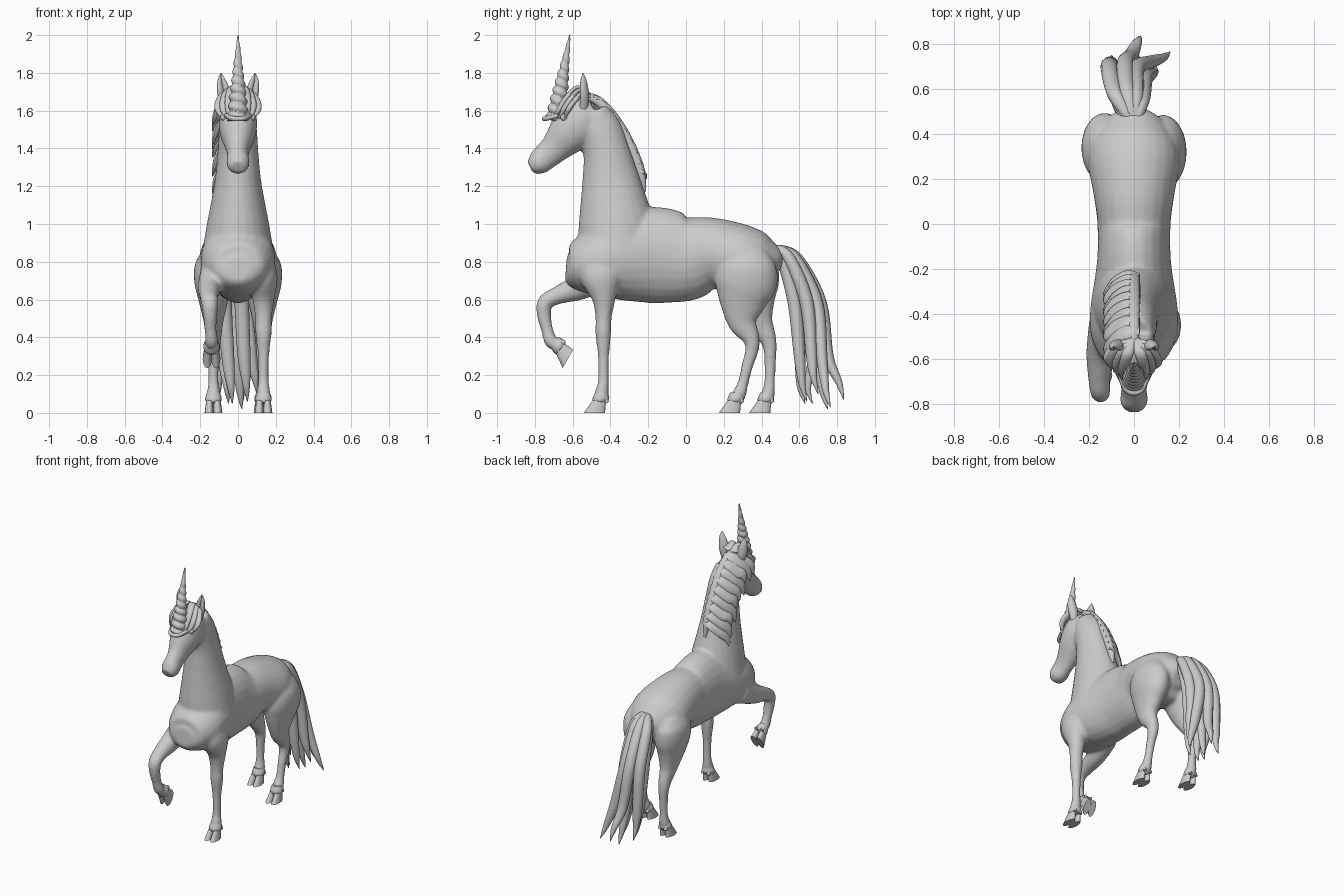
import bpy, bmesh, math
from mathutils import Vector, Matrix


def spline(pts, steps):
    """Catmull-Rom through tuples of any length."""
    out = []
    for i in range(len(pts) - 1):
        a, b, c, d = pts[max(i - 1, 0)], pts[i], pts[i + 1], pts[min(i + 2, len(pts) - 1)]
        for k in range(steps):
            t = k / steps
            out.append([.5 * (2 * q + (r - p) * t + (2 * p - 5 * q + 4 * r - s) * t * t
                              + (3 * q - p - 3 * r + s) * t ** 3) for p, q, r, s in zip(a, b, c, d)])
    return out + [list(pts[-1])]


def loft(bm, pts, ref=(1, 0, 0), n=24, steps=6, tan=None, shape=None):
    """Elliptical tube; each point is x, y, z, radius along ref, other radius."""
    st = spline(pts, steps)
    pos = [Vector(s[:3]) for s in st]
    rings = []
    for i, s in enumerate(st):
        t = Vector(tan) if tan else (pos[min(i + 1, len(st) - 1)] - pos[max(i - 1, 0)]).normalized()
        side = Vector(ref)
        side = (side - t * side.dot(t)).normalized()
        nor = t.cross(side)
        ring = []
        for k in range(n):
            a = 2 * math.pi * k / n
            m = shape(a, i / (len(st) - 1)) if shape else 1
            ring.append(bm.verts.new(pos[i] + m * (side * max(s[3], .001) * math.cos(a)
                                                   + nor * max(s[4], .001) * math.sin(a))))
        rings.append(ring)
    for r, q in zip(rings, rings[1:]):
        for k in range(n):
            bm.faces.new((r[k], r[(k + 1) % n], q[(k + 1) % n], q[k]))
    bm.faces.new(rings[0][::-1])
    bm.faces.new(rings[-1])


def finish(bm, name, angle=50):
    bmesh.ops.recalc_face_normals(bm, faces=bm.faces)
    me = bpy.data.meshes.new(name)
    bm.to_mesh(me)
    bm.free()
    ob = bpy.data.objects.new(name, me)
    bpy.context.collection.objects.link(ob)
    bpy.ops.object.select_all(action='DESELECT')
    ob.select_set(True)
    bpy.context.view_layer.objects.active = ob
    bpy.ops.object.shade_smooth_by_angle(angle=math.radians(angle))
    return ob


def yz(x, rows):
    """Rows of y, z, side radius, depth radius at constant x."""
    return [(x, y, z, rx, r) for y, z, rx, r in rows]


# Body: torso, neck, head and legs fused by a voxel remesh
bm = bmesh.new()
loft(bm, yz(0, [(-.635, .77, .07, .06), (-.6, .77, .14, .12), (-.5, .79, .19, .175),
                (-.38, .815, .195, .22), (-.17, .835, .165, .255), (0, .82, .163, .23),
                (.13, .845, .18, .19), (.28, .815, .205, .185), (.38, .78, .18, .17),
                (.45, .76, .13, .125), (.485, .74, .06, .06)]))
loft(bm, yz(0, [(-.36, .85, .19, .21), (-.37, 1.0, .165, .2), (-.385, 1.13, .14, .175),
                (-.4, 1.25, .12, .15), (-.42, 1.38, .108, .125), (-.455, 1.5, .1, .115),
                (-.5, 1.59, .085, .09)]))
loft(bm, yz(0, [(-.48, 1.58, .075, .09), (-.55, 1.55, .1, .135), (-.62, 1.48, .095, .115),
                (-.69, 1.405, .066, .083), (-.74, 1.36, .056, .072), (-.785, 1.322, .062, .064),
                (-.825, 1.30, .042, .035)]))
# standing foreleg
loft(bm, yz(.135, [(-.45, .82, .05, .1), (-.45, .72, .075, .11), (-.435, .6, .058, .062),
                   (-.437, .5, .044, .043), (-.438, .42, .043, .042), (-.437, .3, .03, .03),
                   (-.437, .17, .029, .029), (-.447, .1, .037, .038), (-.455, .05, .033, .033)]))
# raised foreleg
loft(bm, [(-.13, -.44, .74, .07, .1), (-.15, -.57, .665, .062, .07), (-.155, -.68, .622, .05, .048),
          (-.15, -.745, .585, .045, .042), (-.148, -.752, .52, .038, .038),
          (-.145, -.735, .44, .032, .032), (-.14, -.715, .38, .035, .036),
          (-.14, -.68, .355, .033, .033), (-.14, -.65, .335, .03, .03)])
# hind legs, one forward and one back
loft(bm, yz(.13, [(.33, .86, .06, .1), (.325, .78, .1, .155), (.315, .68, .1, .165),
                  (.3, .58, .075, .125), (.3, .48, .052, .08), (.342, .4, .042, .048),
                  (.35, .34, .036, .037), (.325, .25, .029, .031), (.303, .16, .028, .029),
                  (.282, .1, .037, .037), (.26, .05, .033, .033)]))
loft(bm, yz(-.13, [(.34, .86, .06, .1), (.335, .78, .1, .15), (.345, .68, .1, .15),
                   (.36, .58, .075, .115), (.39, .48, .052, .073), (.43, .4, .042, .048),
                   (.445, .34, .036, .036), (.445, .25, .029, .03), (.443, .16, .028, .029),
                   (.435, .1, .037, .037), (.42, .05, .033, .033)]))
body = finish(bm, "body")
rm = body.modifiers.new("fuse", 'REMESH')
rm.mode, rm.voxel_size, rm.use_smooth_shade = 'VOXEL', .011, True
sm = body.modifiers.new("soften", 'SMOOTH')
sm.factor, sm.iterations = .5, 8

# Hooves: two toes and a pastern cuff, built at the heel then placed
for name, loc, rot in [("front_hoof", (.135, -.455, 0), 0), ("raised_hoof", (-.14, -.61, .312), 60),
                       ("forward_hind_hoof", (.13, .26, 0), 0), ("rear_hind_hoof", (-.13, .42, 0), 0)]:
    bm = bmesh.new()
    for s in (-1, 1):
        loft(bm, [(s * .02, -.004, .065, .018, .036), (s * .023, -.03, 0, .024, .056)],
             n=16, steps=2, tan=(0, 0, 1))
        loft(bm, [(s * .02, .025, .085, .014, .014), (s * .022, .036, .055, .013, .013)], n=10, steps=2)
    loft(bm, [(0, 0, .055, .036, .036), (0, .002, .068, .043, .043), (0, .005, .085, .042, .042),
              (0, .008, .108, .034, .034)], n=20, steps=3, tan=(0, 0, 1))
    bm.transform(Matrix.Translation(loc) @ Matrix.Rotation(math.radians(rot), 4, 'X'))
    finish(bm, name)

# Horn with a helical groove, plus a rim at its base
bm = bmesh.new()
loft(bm, [(0, -.69, 1.545, .056, .056), (0, -.667, 1.69, .043, .043), (0, -.642, 1.84, .024, .024),
          (0, -.615, 2.0, .003, .003)], n=24, steps=36,
     shape=lambda a, t: .8 + .25 * abs(math.sin(a / 2 + math.pi * 10 * t)))
finish(bm, "horn")

# Ears, cupped at the front
for s in (-1, 1):
    bm = bmesh.new()
    loft(bm, [(s * .062, -.545, 1.61, .022, .025), (s * .072, -.545, 1.67, .033, .032),
              (s * .08, -.548, 1.72, .032, .03), (s * .088, -.548, 1.765, .02, .02),
              (s * .09, -.545, 1.8, .002, .002)],
         shape=lambda a, t: 1 - .95 * max(0, -math.sin(a)) ** 3 * min(1, 4 * t))
    # tangent is up, so negative sine faces the front
    finish(bm, "ear")

# Eyes
for s in (-1, 1):
    bm = bmesh.new()
    bmesh.ops.create_uvsphere(bm, u_segments=16, v_segments=10, radius=.02,
                              matrix=Matrix.Translation((s * .073, -.645, 1.565)))
    finish(bm, "eye")

# Mane: a ridge along the crest and overlapping locks on the left side
crest = [(-.56, 1.68), (-.48, 1.66), (-.405, 1.59), (-.335, 1.49), (-.28, 1.38), (-.24, 1.27), (-.22, 1.17)]
bm = bmesh.new()
radii = [.015, .025, .028, .028, .028, .025, .008]
loft(bm, [(0, y, z, r, r) for (y, z), r in zip(crest, radii)], n=16)
path = spline(crest, 2)
for i, (y, z) in enumerate(path[1:11]):
    k = .85 + .15 * math.sin(i * 2.4)
    loft(bm, [(.025, y + .005, z + .01, .02, .008), (-.03, y, z, .042, .018),
              (-.085, y - .035 * k, z - .045, .046, .018),
              (-.118, y - .07 * k, z - .11 * k, .034, .015),
              (-.135, y - .075 * k, z - .18 * k, .002, .002)], ref=(0, .8, -.6), n=12, steps=5)
finish(bm, "mane")

# Forelock sweeping to both sides of the horn
bm = bmesh.new()
for s in (-1, 1):
    for j in range(3):
        w = s * (.045 + .026 * j)
        loft(bm, [(s * .005, -.52, 1.69, .015, .012), (w * .6, -.575 + .015 * j, 1.72 - .012 * j, .025, .014),
                  (w, -.635 + .02 * j, 1.665 - .01 * j, .024, .014),
                  (w * 1.05, -.675 + .025 * j, 1.6, .018, .013),
                  (w * .7, -.71 + .03 * j, 1.545, .002, .002)], n=12, steps=5)
loft(bm, [(-.062, -.675, 1.575, .012, .012), (-.035, -.735, 1.56, .013, .013), (0, -.75, 1.557, .013, .013),
          (.035, -.735, 1.56, .013, .013), (.062, -.675, 1.575, .012, .012)], ref=(0, 0, 1), n=10)
finish(bm, "forelock")

# Tail: long locks from one root, given by middle point and tip
bm = bmesh.new()
for (mx, my), (tx, ty, tz) in [((-.09, .66), (-.05, .67, .05)), ((-.04, .71), (.03, .835, .07)),
                               ((.01, .69), (.16, .765, .03)), ((.045, .64), (.1, .7, .1)),
                               ((-.07, .58), (-.03, .63, .05)), ((.02, .575), (.05, .64, .06)),
                               ((-.11, .69), (-.1, .75, .08)), ((-.02, .66), (.02, .75, .02))]:
    uy = .43 + .6 * (my - .43)
    loft(bm, [(0, .43, .86, .018, .018), (mx * .4, .43 + .3 * (my - .43), .862, .028, .025),
              (mx * .8, uy, .8, .036, .034), (mx, my, .58, .038, .036),
              (mx * .6 + tx * .4, my * .75 + ty * .25 + .01, .3, .034, .03),
              (mx * .2 + tx * .8, ty - .025, tz + .09, .02, .018), (tx, ty, tz, .002, .002)], n=12)
finish(bm, "tail")
